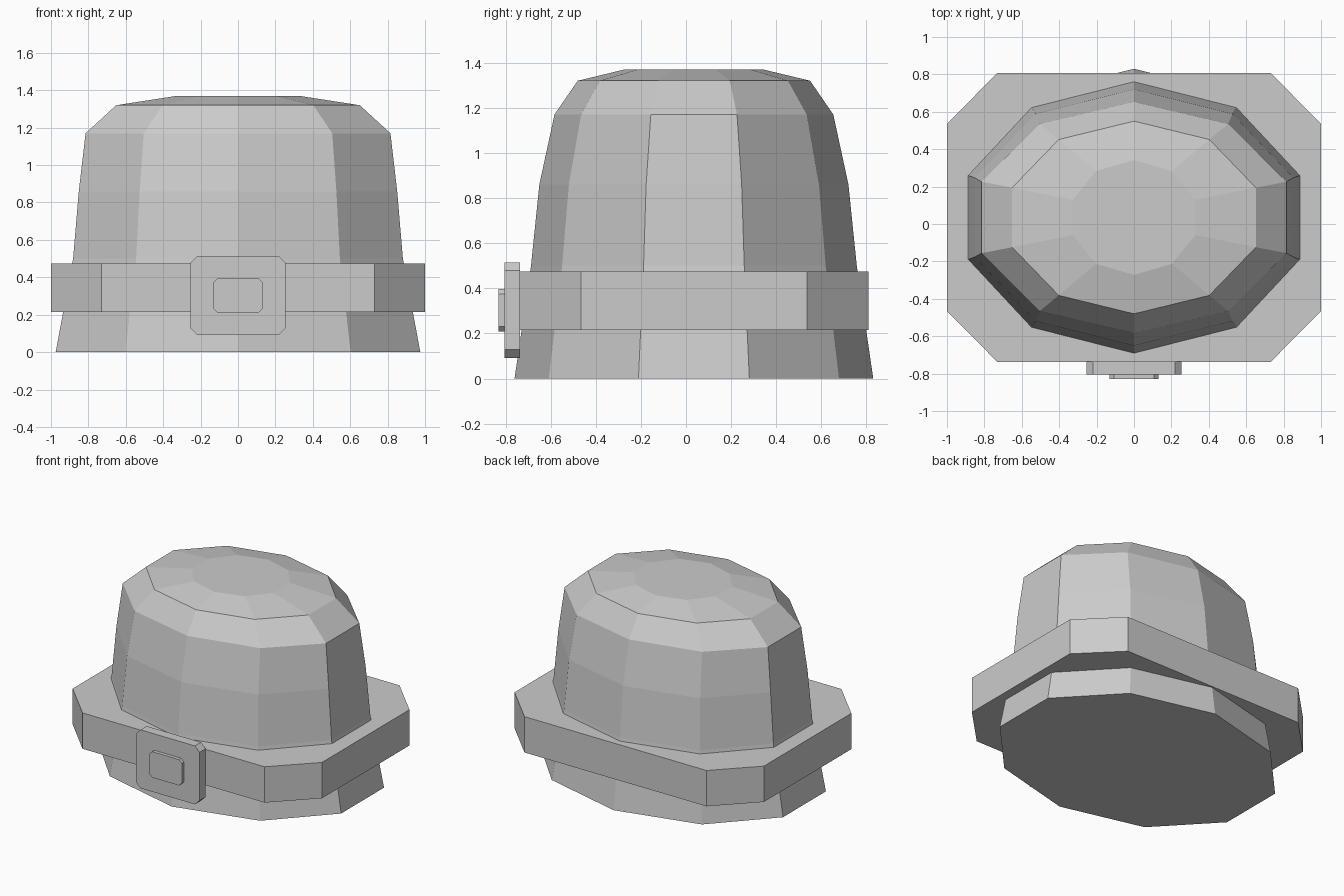
import bpy
import bmesh
from math import sin, cos, pi

cube = bpy.data.objects.get("Cube")
if cube:
    bpy.data.objects.remove(cube, do_unlink=True)

CENTRE_Y = 0.035
SIDES = 10

grey = bpy.data.materials.new("plain grey")
grey.use_nodes = True
grey.diffuse_color = (0.6, 0.6, 0.6, 1)
grey.node_tree.nodes["Principled BSDF"].inputs["Base Color"].default_value = (0.6, 0.6, 0.6, 1)


def loft(name, rings):
    """Skin a stack of matching closed rings and cap both ends."""
    bm = bmesh.new()
    loops = [[bm.verts.new(p) for p in ring] for ring in rings]
    n = len(loops[0])
    for low, high in zip(loops, loops[1:]):
        for i in range(n):
            j = (i + 1) % n
            bm.faces.new((low[i], low[j], high[j], high[i]))
    bm.faces.new(loops[0][::-1])
    bm.faces.new(loops[-1])
    bmesh.ops.recalc_face_normals(bm, faces=bm.faces)
    mesh = bpy.data.meshes.new(name)
    bm.to_mesh(mesh)
    bm.free()
    mesh.materials.append(grey)
    obj = bpy.data.objects.new(name, mesh)
    bpy.context.collection.objects.link(obj)
    return obj


def cut_rectangle(half_w, half_h, cut_w, cut_h):
    """Outline of a rectangle with its four corners cut off."""
    w, h = half_w - cut_w, half_h - cut_h
    return [(half_w, -h), (half_w, h), (w, half_h), (-w, half_h),
            (-half_w, h), (-half_w, -h), (-w, -half_h), (w, -half_h)]


# Domed body: ten-sided oval rings as (height, x radius, y radius)
profile = [(0, 1.025, 0.795), (0.5, 0.927, 0.722), (0.86, 0.895, 0.685),
           (1.17, 0.857, 0.618), (1.32, 0.685, 0.515), (1.37, 0.345, 0.307)]
angles = [pi / 2 + 2 * pi * i / SIDES for i in range(SIDES)]
loft("domed_body", [[(rx * cos(a), CENTRE_Y + ry * sin(a), z) for a in angles]
                    for z, rx, ry in profile])

# Belt: wide slab with cut corners
belt = cut_rectangle(1.0, 0.773, 0.27, 0.272)
loft("belt", [[(x, CENTRE_Y + y, z) for x, y in belt] for z in (0.215, 0.475)])


# Buckle: two stacked plates on the front of the belt
def front_plate(name, outline, z_mid, y_back, y_front):
    loft(name, [[(x, y, z_mid + z) for x, z in outline] for y in (y_back, y_front)])


front_plate("buckle_plate", cut_rectangle(0.255, 0.212, 0.037, 0.037), 0.303, -0.735, -0.805)
front_plate("buckle_centre", cut_rectangle(0.13, 0.094, 0.022, 0.022), 0.302, -0.80, -0.83)
